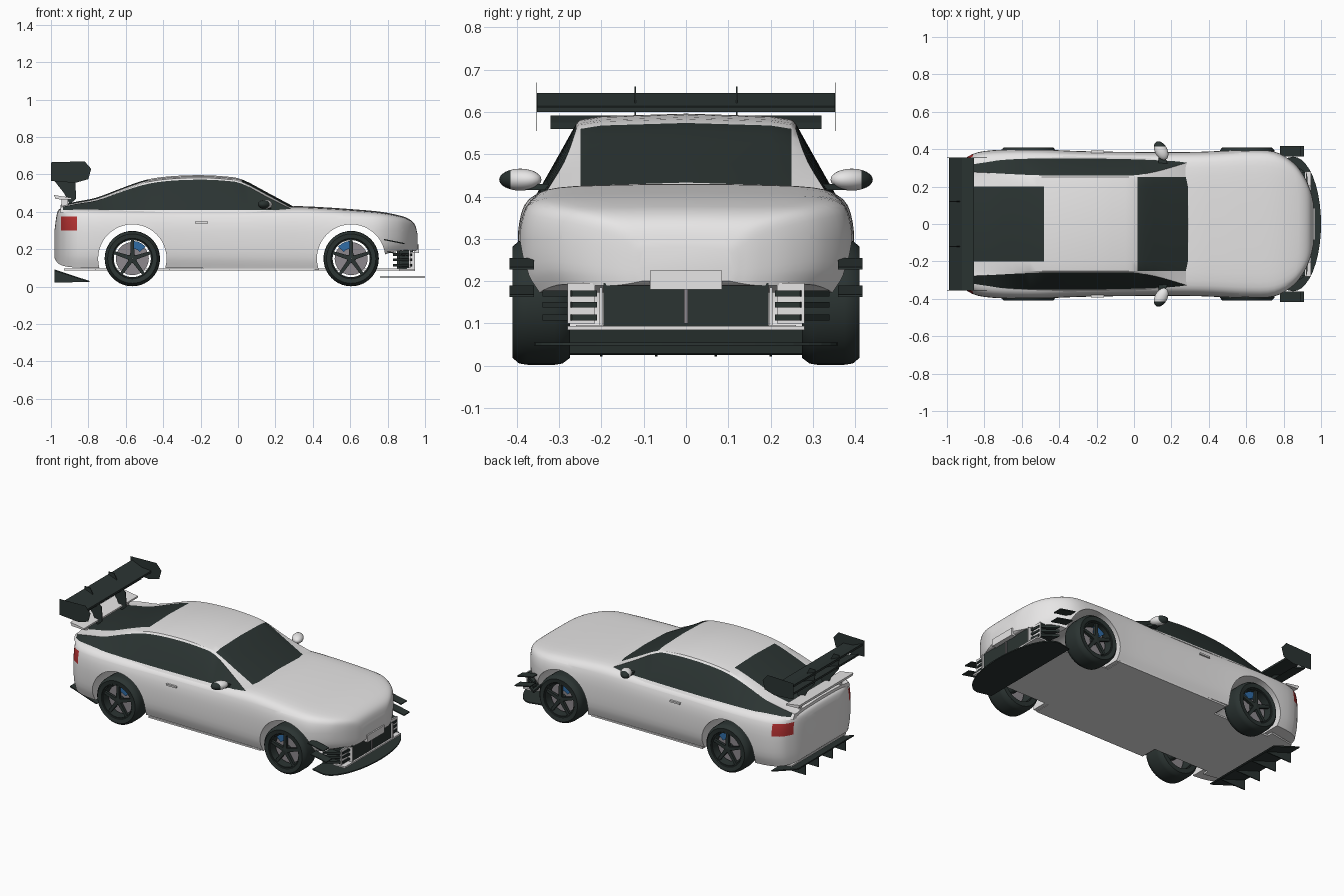
import bpy, bmesh, math
from mathutils import Vector

if "Cube" in bpy.data.objects:
    bpy.data.objects.remove(bpy.data.objects["Cube"])


def material(name, r, g, b):
    m = bpy.data.materials.new(name)
    m.diffuse_color = (r, g, b, 1)
    m.use_nodes = True
    m.node_tree.nodes["Principled BSDF"].inputs["Base Color"].default_value = m.diffuse_color
    return m


WHITE = material("white paint", 0.80, 0.79, 0.79)
DARK = material("dark trim", 0.024, 0.034, 0.032)
RED = material("red lamp", 0.45, 0.03, 0.03)
BLUE = material("blue caliper", 0.03, 0.15, 0.38)
STEEL = material("disc steel", 0.27, 0.25, 0.27)


def finish(name, bm, mats, angle=None):
    bmesh.ops.recalc_face_normals(bm, faces=bm.faces[:])
    me = bpy.data.meshes.new(name)
    bm.to_mesh(me)
    bm.free()
    ob = bpy.data.objects.new(name, me)
    bpy.context.collection.objects.link(ob)
    for m in mats:
        me.materials.append(m)
    if angle:
        smooth(ob, angle)
    return ob


def smooth(ob, angle):
    bpy.ops.object.select_all(action='DESELECT')
    ob.select_set(True)
    bpy.context.view_layer.objects.active = ob
    bpy.ops.object.shade_smooth_by_angle(angle=math.radians(angle))


def spline(pts, n):
    """Catmull-Rom through tuples of any size."""
    p = [Vector(q) for q in pts]
    p = [p[0] * 2 - p[1]] + p + [p[-1] * 2 - p[-2]]
    out = []
    for i in range(1, len(p) - 2):
        a, b, c, d = p[i - 1:i + 3]
        for k in range(n):
            t = k / n
            out.append((b * 2 + (c - a) * t + (a * 2 - b * 5 + c * 4 - d) * t * t
                        + (b * 3 - a - c * 3 + d) * t ** 3) * 0.5)
    return out + [p[-2]]


def loft(sections):
    """sections: (x, half profile from bottom centre to top centre); face row kept in material_index."""
    bm = bmesh.new()
    rings = []
    for x, half in sections:
        ring = list(half) + [(-y, z) for y, z in reversed(half[1:-1])]
        rings.append([bm.verts.new((x, y, z)) for y, z in ring])
    n = len(rings[0])
    for a, b in zip(rings, rings[1:]):
        for j in range(n):
            k = (j + 1) % n
            bm.faces.new((a[j], a[k], b[k], b[j])).material_index = j
    bm.faces.new(rings[0])
    bm.faces.new(rings[-1])
    return bm


def cut(bm, axis, *values):
    no = Vector((axis == 'x', axis == 'y', axis == 'z'))
    for v in values:
        bmesh.ops.bisect_plane(bm, geom=bm.verts[:] + bm.edges[:] + bm.faces[:],
                               plane_co=no * v, plane_no=no, dist=1e-5)


def prism(name, pts, a, b, mat, axis='y'):
    """Flat outline in xz (axis y) or xy (axis z), extruded from a to b."""
    bm = bmesh.new()
    put = (lambda p, t: (p[0], t, p[1])) if axis == 'y' else (lambda p, t: (p[0], p[1], t))
    lo = [bm.verts.new(put(p, a)) for p in pts]
    hi = [bm.verts.new(put(p, b)) for p in pts]
    bm.faces.new(lo)
    bm.faces.new(hi)
    for i in range(len(pts)):
        k = (i + 1) % len(pts)
        bm.faces.new((lo[i], lo[k], hi[k], hi[i]))
    return finish(name, bm, [mat])


def box(name, x0, x1, y0, y1, z0, z1, mat):
    return prism(name, [(x0, z0), (x1, z0), (x1, z1), (x0, z1)], y0, y1, mat)


def lathe(name, profile, cx, cz, mat, n=40):
    """Closed (radius, y) profile spun around the axle."""
    bm = bmesh.new()
    rings = []
    for i in range(n):
        t = math.tau * i / n
        rings.append([bm.verts.new((cx + r * math.cos(t), y, cz + r * math.sin(t))) for r, y in profile])
    for i in range(n):
        a, b = rings[i], rings[(i + 1) % n]
        for j in range(len(profile)):
            k = (j + 1) % len(profile)
            bm.faces.new((a[j], a[k], b[k], b[j]))
    return finish(name, bm, [mat], 35)


WHEELS = {"rear": (-0.565, 1), "front": (0.605, -1)}
AXLE_Z = 0.15

# Body shell: x, bottom, top, half width
stations = [(-.98, .15, .31, .11), (-.967, .13, .395, .21), (-.945, .115, .42, .285), (-.90, .105, .425, .352),
            (-.80, .10, .425, .39), (-.565, .10, .422, .40), (-.3, .10, .42, .39), (0, .095, .42, .385),
            (.3, .09, .43, .385), (.45, .09, .425, .39), (.6, .10, .415, .397), (.75, .16, .402, .387),
            (.85, .19, .384, .33), (.91, .19, .364, .255), (.945, .19, .333, .175), (.96, .20, .28, .11)]


def body_half(zb, zt, w):
    h = zt - zb
    side = spline([(.93 * w, zb), (.985 * w, zb + .2 * h), (w, zb + .5 * h), (.985 * w, zb + .75 * h),
                   (.93 * w, zt - .09 * h), (.78 * w, zt - .025 * h), (.4 * w, zt - .005 * h), (0, zt)], 3)
    return [(0, zb)] + [tuple(p) for p in side]


bm = loft([(x, body_half(zb, zt, w)) for x, zb, zt, w in spline(stations, 4)])
cut(bm, 'z', .30, .375)
cut(bm, 'x', -.86, -.947)
for f in bm.faces:
    c = f.calc_center_median()
    f.material_index = int(-.947 < c.x < -.86 and .30 < c.z < .375 and abs(c.y) > .2)
body = finish("body_shell", bm, [WHITE, RED])

# Wheel arches cut through the shell
for end, (cx, _) in WHEELS.items():
    bpy.ops.mesh.primitive_cylinder_add(vertices=48, radius=.183, depth=1.2,
                                        location=(cx, 0, AXLE_Z), rotation=(math.pi / 2, 0, 0))
    cutter = bpy.context.object
    cutter.hide_render = True
    mod = body.modifiers.new("arch", 'BOOLEAN')
    mod.operation, mod.object = 'DIFFERENCE', cutter
    bpy.context.view_layer.objects.active = body
    bpy.ops.object.modifier_apply(modifier=mod.name)
    bpy.data.objects.remove(cutter)
smooth(body, 35)

# Cabin: x, roof height, window top y, window top z, base half width
cabin = [(-.95, .437, .27, .425, .285), (-.90, .447, .275, .435, .325), (-.85, .457, .277, .445, .345),
         (-.75, .478, .272, .462, .357), (-.6, .535, .264, .515, .36), (-.48, .574, .26, .55, .36),
         (-.35, .591, .26, .567, .36), (-.2, .596, .26, .572, .358), (-.08, .59, .26, .567, .356),
         (.02, .574, .262, .551, .354), (.15, .507, .288, .482, .35), (.29, .432, .33, .412, .345),
         (.32, .416, .335, .40, .34)]
bm = loft([(x, [(0, .38), (yb, .395), (yw, zw), (.25, zt - .014), (.2, zt - .006), (0, zt)])
           for x, zt, yw, zw, yb in spline(cabin, 3)])
cut(bm, 'x', -.935, -.48, .02, .288)
cut(bm, 'z', .41)
for f in bm.faces:
    c, row = f.calc_center_median(), f.material_index
    side = row in (1, 8) and -.935 < c.x < .288 and c.z > .41
    screen = row in (3, 4, 5, 6) and .02 < c.x < .288
    rear = row in (4, 5) and -.935 < c.x < -.48
    f.material_index = int(side or screen or rear)
finish("cabin", bm, [WHITE, DARK], 25)

# Underbody
prism("floor_pan", [(-.93, -.27), (-.76, -.3), (-.76, -.26), (-.37, -.26), (-.37, -.365), (.41, -.365), (.41, -.26),
                    (.88, -.26), (.88, .26), (.41, .26), (.41, .365), (-.37, .365), (-.37, .26), (-.76, .26),
                    (-.76, .3), (-.93, .27)], .086, .096, WHITE, 'z')

for s, label in ((-1, "right"), (1, "left")):
    # Wheels
    for end, (cx, cal) in WHEELS.items():
        tag = f"{end}_{label}"
        lathe("tyre_" + tag, [(.104, s * .275), (.132, s * .275), (.145, s * .292), (.148, s * .31), (.148, s * .375),
                              (.145, s * .395), (.132, s * .41), (.108, s * .406), (.104, s * .40)], cx, AXLE_Z, DARK)
        lathe("rim_" + tag, [(.099, s * .29), (.105, s * .29), (.105, s * .402), (.099, s * .402)], cx, AXLE_Z, DARK)
        lathe("disc_" + tag, [(.001, s * .35), (.088, s * .35), (.088, s * .362), (.001, s * .362)], cx, AXLE_Z, STEEL)
        lathe("hub_" + tag, [(.001, s * .30), (.026, s * .30), (.022, s * .396), (.001, s * .398)], cx, AXLE_Z, DARK, 20)
        arc = [(r, math.radians(a)) for r, aa in ((.095, (42, 57, 72, 88)), (.054, (88, 72, 57, 42))) for a in aa]
        prism("caliper_" + tag, [(cx + cal * r * math.cos(a), AXLE_Z + r * math.sin(a)) for r, a in arc],
              s * .34, s * .378, BLUE)
        for i in range(5):
            t = math.radians(90 + 72 * i)
            u, v = (math.cos(t), math.sin(t)), (-math.sin(t), math.cos(t))
            prism(f"spoke_{tag}_{i}", [(cx + r * u[0] + w * v[0], AXLE_Z + r * u[1] + w * v[1])
                                       for r, w in ((.01, .012), (.102, .008), (.102, -.008), (.01, -.012))],
                  s * .38, s * .396, DARK)

    # Door mirror with dark outer end
    bm = bmesh.new()
    bmesh.ops.create_uvsphere(bm, u_segments=20, v_segments=12, radius=1)
    for v in bm.verts:
        v.co = Vector((.145 + v.co.x * .036 - v.co.y * .015, s * (.392 + v.co.y * .05), .44 + v.co.z * .026))
    cut(bm, 'y', s * .415)
    for f in bm.faces:
        f.material_index = int(abs(f.calc_center_median().y) > .415)
    finish("mirror_" + label, bm, [WHITE, DARK], 40)
    prism("mirror_arm_" + label, [(.13, s * .32), (.18, s * .32), (.16, s * .38), (.13, s * .38)], .415, .43, DARK, 'z')

    # Door handle, canards, bumper corner intakes
    box("door_handle_" + label, -.23, -.16, s * .375, s * .392, .338, .348, WHITE)
    for i, (x, z) in enumerate(((.80, .19), (.78, .255))):
        prism(f"canard_{label}_{i}", [(x, z), (x + .11, z - .022), (x + .11, z - .028), (x, z - .006)],
              s * .36, s * .418, DARK)
    box("corner_intake_" + label, .86, .915, s * .22, s * .275, .10, .195, DARK)
    box("corner_intake_face_" + label, .915, .921, s * .215, s * .28, .10, .195, WHITE)
    box("intake_frame_" + label, .90, .945, s * .197, s * .205, .095, .185, WHITE)
    for i, z in enumerate((.115, .145, .172)):
        prism(f"intake_slat_{label}_{i}", [(.83, s * .34), (.85, s * .21), (.93, s * .21), (.925, s * .27)],
              z - .008, z + .006, DARK, 'z')

    # Wing end plates and uprights
    prism("wing_end_plate_" + label, [(-1, .665), (-.82, .67), (-.785, .63), (-.80, .575), (-.87, .555), (-1, .565)],
          s * .354, s * .355, DARK)
    prism("wing_upright_" + label, [(-.99, .66), (-.95, .66), (-.92, .60), (-.87, .56), (-.865, .47), (-.90, .44),
                                    (-.93, .50), (-.985, .57)], s * .118, s * .122, DARK)

# Grille and number plate
box("grille", .85, .935, -.195, .195, .09, .195, DARK)
box("grille_divider", .93, .943, -.005, .005, .1, .18, STEEL)
box("grille_lower_lip", .86, .945, -.28, .28, .084, .094, WHITE)
box("number_plate", .94, .968, -.085, .085, .18, .225, WHITE)

# Front splitter
arc = [(.85 + .15 * math.cos(t), .36 * math.sin(t)) for t in (math.radians(-90 + 9 * i) for i in range(21))]
prism("front_splitter", [(.76, -.34)] + arc + [(.76, .34)], .048, .055, DARK, 'z')

# Rear wing, lip and diffuser
prism("wing_main", [(-.99, .645), (-.92, .617), (-.855, .612), (-.855, .60), (-.92, .602), (-.99, .632)],
      -.353, .353, DARK)
prism("wing_lower", [(-.985, .592), (-.93, .575), (-.90, .56), (-.93, .562), (-.985, .58)], -.32, .32, DARK)
prism("boot_lip", [(-.985, .49), (-.89, .475), (-.89, .465), (-.975, .468)], -.27, .27, WHITE)
for y in (-.2, .2):
    box("boot_lip_foot", -.945, -.91, y - .01, y + .01, .42, .472, WHITE)
prism("diffuser_plate", [(-.98, .092), (-.98, .084), (-.80, .025), (-.79, .029)], -.28, .28, DARK)
for i, y in enumerate((-.2, -.07, .07, .2)):
    prism(f"diffuser_fin_{i}", [(-.98, .088), (-.98, .022), (-.80, .025)], y - .003, y + .003, DARK)
